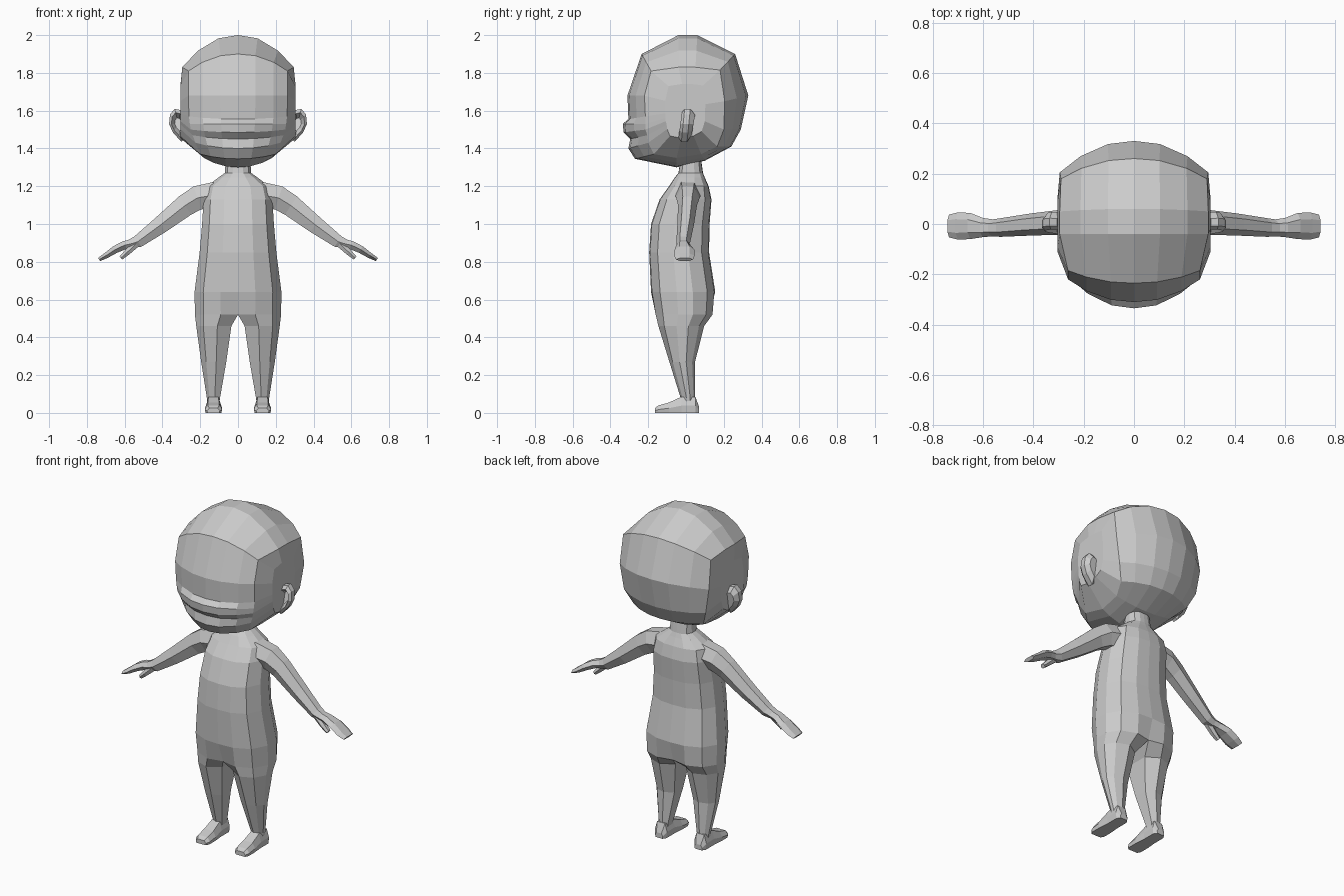
import bpy
import bmesh
from math import sin, cos, radians
from mathutils import Vector

cube = bpy.data.objects.get("Cube")
if cube:
    bpy.data.objects.remove(cube, do_unlink=True)

grey = bpy.data.materials.new("plain grey")
grey.use_nodes = True
grey.diffuse_color = (0.6, 0.6, 0.6, 1)
grey.node_tree.nodes["Principled BSDF"].inputs["Base Color"].default_value = (0.6, 0.6, 0.6, 1)


def loft(name, rings, mirror=True):
    """Skin a row of equal-length point rings, cap both ends, mirror across x."""
    bm = bmesh.new()
    loops = [[bm.verts.new(p) for p in ring] for ring in rings]
    n = len(loops[0])
    for a, b in zip(loops, loops[1:]):
        for i in range(n):
            j = (i + 1) % n
            bm.faces.new((a[i], a[j], b[j], b[i]))
    bm.faces.new(loops[0])
    bm.faces.new(loops[-1])
    # Open the halves where they meet on the centre plane
    centre = [f for f in bm.faces if all(abs(v.co.x) < 1e-5 for v in f.verts)]
    bmesh.ops.delete(bm, geom=centre, context='FACES')
    bmesh.ops.recalc_face_normals(bm, faces=bm.faces)
    mesh = bpy.data.meshes.new(name)
    bm.to_mesh(mesh)
    bm.free()
    mesh.materials.append(grey)
    obj = bpy.data.objects.new(name, mesh)
    bpy.context.collection.objects.link(obj)
    if mirror:
        mod = obj.modifiers.new("mirror", 'MIRROR')
        mod.use_clip = True
    return obj


# Head: centre profile (y, z) blended outwards to a side profile (x, y, z)
head_profile = [
    ((-.04, 2.0), (.295, -.04, 1.83)),
    ((.06, 2.0), (.295, .05, 1.83)),
    ((.26, 1.9), (.29, .18, 1.815)),
    ((.33, 1.68), (.295, .205, 1.65)),
    ((.29, 1.5), (.27, .2, 1.5)),
    ((.24, 1.41), (.23, .165, 1.41)),
    ((.10, 1.335), (.19, .08, 1.37)),
    ((-.05, 1.3), (.18, -.05, 1.35)),
    ((-.27, 1.345), (.2, -.17, 1.37)),
    ((-.305, 1.4), (.225, -.2, 1.43)),
    ((-.295, 1.45), (.24, -.205, 1.47)),
    ((-.33, 1.485), (.25, -.215, 1.5)),
    ((-.335, 1.53), (.255, -.215, 1.53)),
    ((-.305, 1.555), (.26, -.215, 1.57)),
    ((-.31, 1.68), (.262, -.22, 1.68)),
    ((-.235, 1.9), (.262, -.185, 1.81)),
]


def head_column(t):
    b = abs(t) ** 2.2
    return [(s[0] * t, c[0] + (s[1] - c[0]) * b, c[1] + (s[2] - c[1]) * b)
            for c, s in head_profile]


def head_cheek(side):
    return [(side * .304, s[1] * .5, 1.61 + (s[2] - 1.61) * .6) for c, s in head_profile]


columns = [head_column(t) for t in (-1, -.72, -.35, 0, .35, .72, 1)]
loft("head", [head_cheek(-1)] + columns + [head_cheek(1)], mirror=False)

# Ears: rounded outline with a hollow front
ear_outline = [(.27, 1.46), (.3, 1.435), (.345, 1.485), (.365, 1.53),
               (.36, 1.58), (.335, 1.61), (.305, 1.603), (.28, 1.57)]


def ear_ring(y, scale):
    return [(.315 + (x - .315) * scale, y + (z - 1.53) * .1, 1.53 + (z - 1.53) * scale)
            for x, z in ear_outline]


loft("ears", [ear_ring(*r) for r in ((.005, .4), (-.03, .75), (-.015, 1), (.015, 1), (.04, .6))])


# Body and legs: half rings that leave the centre plane below the crotch
def body_ring(z, inner, outer, front, back, k):
    mid, w = (front + back) / 2, outer - inner
    half = (back - front) / 2
    shape = [(0, -k), (.4, -.97), (.8, -.72), (1, -.2),
             (1, .3), (.8, .75), (.4, .97), (0, k)]
    return [(inner + w * u, mid + half * v, z) for u, v in shape]


body_sections = [
    (1.34, 0, .065, -.03, .08, 1),
    (1.27, 0, .07, -.04, .09, 1),
    (1.245, 0, .105, -.06, .1, 1),
    (1.2, 0, .165, -.09, .12, 1),
    (1.13, 0, .182, -.14, .135, 1),
    (1.0, 0, .19, -.185, .125, 1),
    (.85, 0, .203, -.195, .122, 1),
    (.64, 0, .23, -.185, .155, 1),
    (.52, 0, .228, -.165, .145, .85),
    (.46, .035, .221, -.15, .1, .6),
    (.27, .062, .195, -.09, .05, .6),
    (.08, .095, .165, -.03, .05, .6),
    (.04, .1, .16, -.025, .045, .6),
]
loft("body_and_legs", [body_ring(*s) for s in body_sections])


# Feet: flat soles, sloping to the toes
def foot_ring(y, w, top):
    shape = [(-.9, 0), (.9, 0), (1, .45), (.65, 1), (-.65, 1), (-1, .45)]
    return [(.13 + u * w, y, v * top) for u, v in shape]


foot_sections = [(.07, .025, .03), (.05, .04, .085), (-.025, .04, .085),
                 (-.09, .046, .055), (-.145, .046, .04), (-.165, .034, .025)]
loft("feet", [foot_ring(*s) for s in foot_sections])


# Arms, hands and thumbs: six-sided limbs sloping out and down
def limb(name, sections):
    rings = []
    for x, y, z, thick, wide, tilt in sections:
        up = Vector((sin(radians(tilt)), 0, cos(radians(tilt)))) * thick
        across = Vector((0, wide, 0))
        shape = [(1, -.5), (1, .5), (0, 1), (-1, .5), (-1, -.5), (0, -1)]
        rings.append([Vector((x, y, z)) + up * u + across * v for u, v in shape])
    return loft(name, rings)


limb("arms", [
    (.12, .01, 1.155, .068, .07, 8),
    (.215, .01, 1.138, .064, .062, 18),
    (.28, .008, 1.098, .058, .05, 33),
    (.41, -.002, .995, .046, .044, 38),
    (.53, -.014, .907, .033, .037, 35),
    (.57, -.016, .893, .025, .033, 33),
])
limb("hands", [
    (.545, -.016, .9, .026, .032, 33),
    (.6, -.014, .888, .023, .038, 30),
    (.65, -.008, .865, .02, .052, 33),
    (.7, -.008, .832, .015, .054, 38),
    (.735, -.008, .812, .01, .045, 38),
])
limb("thumbs", [
    (.54, -.025, .895, .02, .022, 40),
    (.585, -.03, .852, .016, .02, 40),
    (.62, -.03, .82, .011, .016, 40),
])
